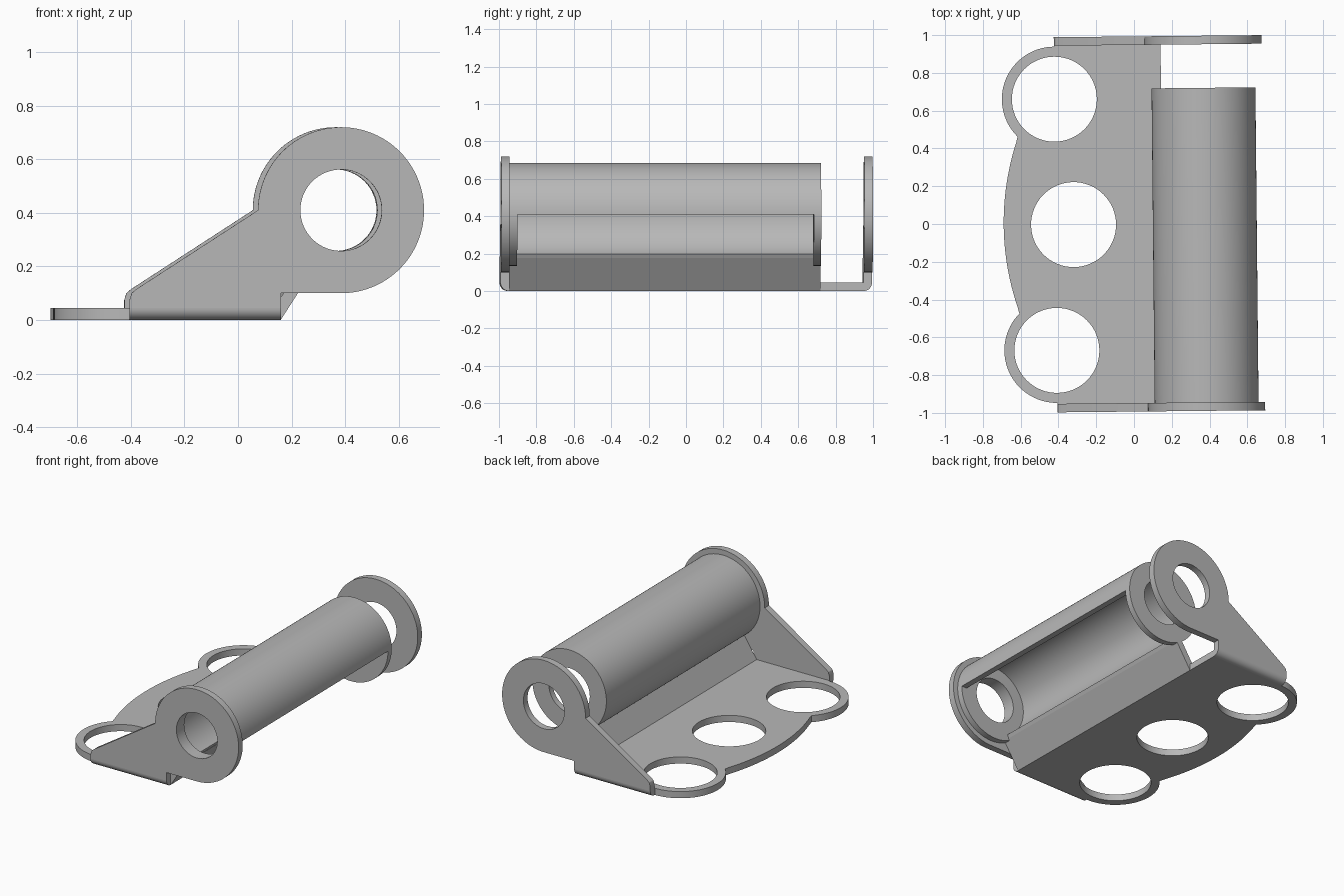
import bpy, bmesh
from math import sin, cos, radians, hypot, asin, degrees

if "Cube" in bpy.data.objects:
    bpy.data.objects.remove(bpy.data.objects["Cube"])

grey = bpy.data.materials.new("plain_grey")
grey.use_nodes = True
colour = (0.48, 0.48, 0.48, 1)
grey.diffuse_color = colour
grey.node_tree.nodes["Principled BSDF"].inputs["Base Color"].default_value = colour

T = 0.045            # sheet thickness
INNER = 0.948        # inner face of the side ears
TURN = 0.01          # slight turn of the whole part
AX, AZ = 0.375, 0.41  # tube axis
BORE = 0.152


def arc(cx, cy, r, a, b, n=32):
    return [(cx + r * cos(radians(a + (b - a) * i / n)),
             cy + r * sin(radians(a + (b - a) * i / n))) for i in range(n + 1)]


def circle(cx, cy, r, n=64):
    return arc(cx, cy, r, 0, 360, n)[:-1]


PLACE = {"X": lambda u, v, w: (w, u, v),
         "Y": lambda u, v, w: (u, w, v),
         "Z": lambda u, v, w: (u, v, w)}


def prism(name, loops, lo, hi, axis):
    """Extrude an outline (first loop) with holes (other loops) along an axis."""
    bm = bmesh.new()
    put = PLACE[axis]
    for loop in loops:
        vs = [bm.verts.new(put(u, v, lo)) for u, v in loop]
        for i, v in enumerate(vs):
            bm.edges.new((vs[i - 1], v))
    bmesh.ops.triangle_fill(bm, edges=bm.edges[:], use_beauty=True)
    res = bmesh.ops.extrude_face_region(bm, geom=bm.faces[:])
    moved = [g for g in res["geom"] if isinstance(g, bmesh.types.BMVert)]
    bmesh.ops.translate(bm, verts=moved, vec=put(0, 0, hi - lo))
    bmesh.ops.recalc_face_normals(bm, faces=bm.faces[:])
    mesh = bpy.data.meshes.new(name)
    bm.to_mesh(mesh)
    bm.free()
    mesh.materials.append(grey)
    ob = bpy.data.objects.new(name, mesh)
    bpy.context.collection.objects.link(ob)
    ob.rotation_euler.z = TURN
    bpy.ops.object.select_all(action="DESELECT")
    ob.select_set(True)
    bpy.context.view_layer.objects.active = ob
    bpy.ops.object.shade_smooth_by_angle(angle=radians(30))
    return ob


# Base plate with two ring lobes, a bowed edge and three holes
HX, HY = -0.415, 0.665
bow_y, bow_r = 0.465, 1.39
half = degrees(asin(bow_y / bow_r))
outline = [(0.15, INNER), (HX, INNER)]
outline += arc(HX, HY, 0.278, 90, 225)
outline += arc(-0.69 + bow_r, 0, bow_r, 180 - half, 180 + half)[1:-1]
outline += arc(HX, -HY, 0.278, 135, 270)
outline += [(HX, -INNER), (0.15, -INNER)]
holes = [circle(x, y, 0.225) for x, y in ((HX, HY), (-0.32, 0), (HX, -HY))]
prism("base_plate", [outline] + holes, 0, T, "Z")

# Side ears with the rounded bend that joins them to the base
ear = [(0.15, T), (0.15, 0.1)] + arc(AX, AZ, 0.31, -90, 180, 72)
ear += [(-0.39, 0.115), (-0.407, 0.1), (-0.415, 0.075), (-0.415, T)]
for side, label in ((-1, "front"), (1, "back")):
    prism(label + "_ear", [ear, circle(AX, AZ, BORE)],
          side * INNER, side * (INNER + T), "Y")
    bend = [(side * (INNER + y), z) for y, z in arc(0, T, T, -90, 0, 10)]
    prism(label + "_bend", [bend + [(side * INNER, T)]], -0.415, 0.15, "X")

# Slotted tube wall
FRONT, BACK = -INNER, 0.717
R_OUT, R_IN, END = 0.275, 0.235, 244
wall = arc(AX, AZ, R_OUT, 0, END, 72) + arc(AX, AZ, R_IN, END, 0, 72)
prism("tube_wall", [wall], FRONT, BACK, "Y")

# Ring discs closing both tube ends
for label, y in (("front", FRONT), ("back", BACK - 0.04)):
    prism(label + "_tube_ring", [circle(AX, AZ, R_OUT, 96), circle(AX, AZ, BORE)],
          y, y + 0.04, "Y")

# Sloped flange from the base up to the lower edge of the tube
tip_x = AX + R_OUT * cos(radians(END))
tip_z = AZ + R_OUT * sin(radians(END))
length = hypot(tip_x - 0.15, tip_z)
dx, dz = (tip_x - 0.15) / length, tip_z / length
reach = length + 0.015
low = (0.15 + dx * reach, dz * reach)
high = (low[0] - dz * T, low[1] + dx * T)
prism("flange", [[(0.1, 0), (0.15, 0), low, high, (0.125, T), (0.1, T)]],
      FRONT, BACK, "Y")
